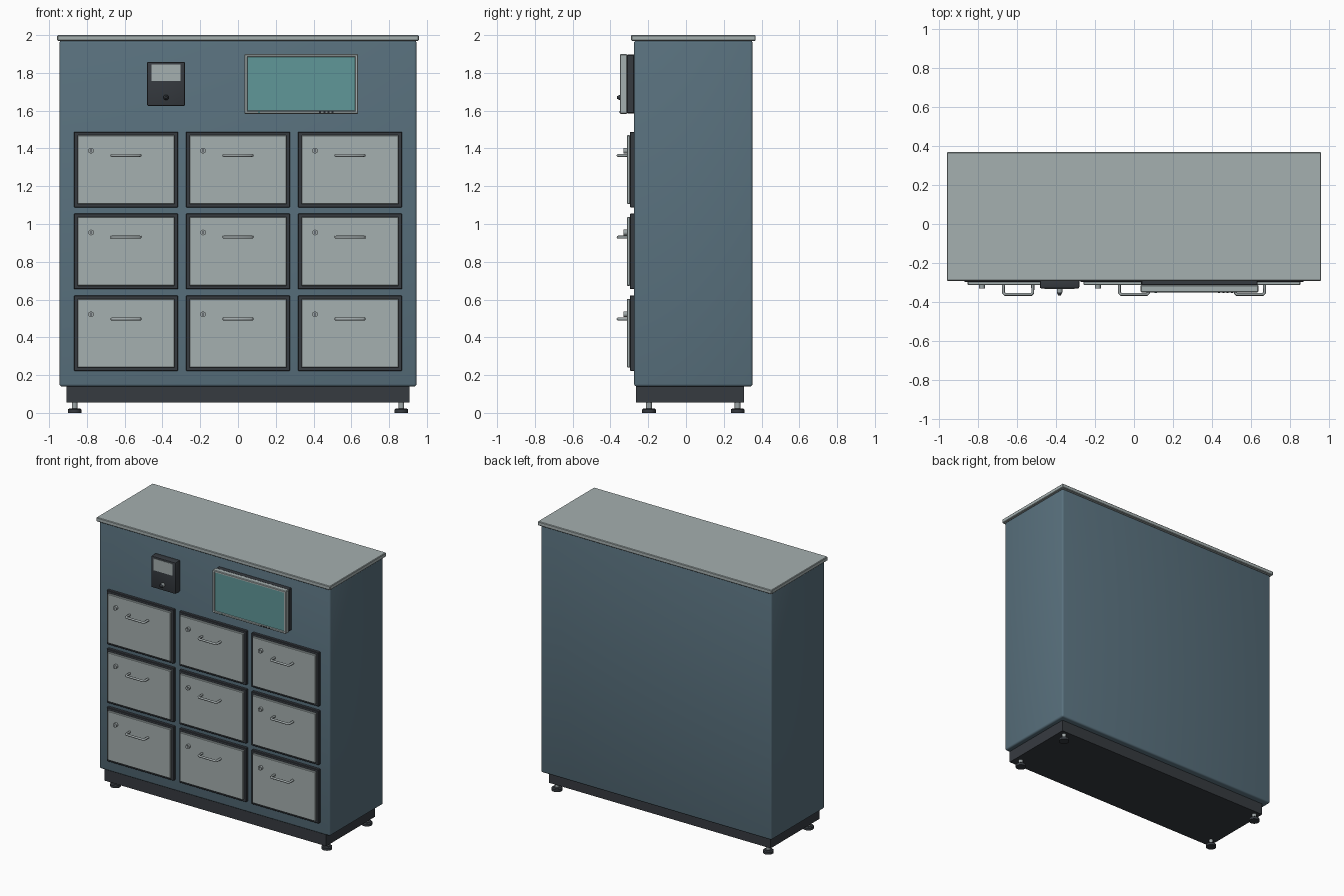
import bpy, bmesh, math
from mathutils import Matrix, Vector

if "Cube" in bpy.data.objects:
    bpy.data.objects.remove(bpy.data.objects["Cube"])


def material(name, rgb):
    m = bpy.data.materials.new(name)
    m.diffuse_color = (*rgb, 1)
    m.use_nodes = True
    m.node_tree.nodes["Principled BSDF"].inputs["Base Color"].default_value = m.diffuse_color
    return m


BLUE = material("slate blue paint", (0.100, 0.165, 0.208))
GREY = material("light grey panel", (0.375, 0.432, 0.432))
DARK = material("charcoal", (0.037, 0.043, 0.051))
TEAL = material("teal glass", (0.115, 0.310, 0.315))
METAL = material("brushed metal", (0.34, 0.38, 0.385))


def add(name, bm, *mats):
    me = bpy.data.meshes.new(name)
    bm.to_mesh(me)
    bm.free()
    for m in mats:
        me.materials.append(m)
    ob = bpy.data.objects.new(name, me)
    bpy.context.collection.objects.link(ob)
    return ob


def box_mesh(x, y, z):
    bm = bmesh.new()
    size = (x[1] - x[0], y[1] - y[0], z[1] - z[0])
    mid = ((x[0] + x[1]) / 2, (y[0] + y[1]) / 2, (z[0] + z[1]) / 2)
    bmesh.ops.create_cube(bm, size=1,
                          matrix=Matrix.Translation(mid) @ Matrix.Diagonal((*size, 1)))
    return bm


def smooth(ob, angle=35):
    bpy.context.view_layer.objects.active = ob
    ob.select_set(True)
    bpy.ops.object.shade_smooth_by_angle(angle=math.radians(angle))
    ob.select_set(False)


def box(name, x, y, z, mat, bevel=0.0, segments=1):
    bm = box_mesh(x, y, z)
    if bevel:
        bmesh.ops.bevel(bm, geom=bm.edges[:], offset=bevel, segments=segments,
                        profile=0.5, affect='EDGES')
    ob = add(name, bm, mat)
    if segments > 1:
        smooth(ob)
    return ob


def cylinder(name, start, end, radius, mat, radius_end=None, sides=20):
    a, b = Vector(start), Vector(end)
    bm = bmesh.new()
    rot = (b - a).to_track_quat('Z', 'Y').to_matrix().to_4x4()
    bmesh.ops.create_cone(bm, cap_ends=True, segments=sides, radius1=radius,
                          radius2=radius if radius_end is None else radius_end,
                          depth=(b - a).length,
                          matrix=Matrix.Translation((a + b) / 2) @ rot)
    ob = add(name, bm, mat)
    smooth(ob)
    return ob


def rod(name, points, radius, mat):
    # Round bar swept along a path
    cu = bpy.data.curves.new(name, 'CURVE')
    cu.dimensions = '3D'
    cu.bevel_depth = radius
    cu.bevel_resolution = 2
    cu.use_fill_caps = True
    sp = cu.splines.new('POLY')
    sp.points.add(len(points) - 1)
    for p, co in zip(sp.points, points):
        p.co = (*co, 1)
    cu.materials.append(mat)
    ob = bpy.data.objects.new(name, cu)
    bpy.context.collection.objects.link(ob)
    bpy.context.view_layer.objects.active = ob
    ob.select_set(True)
    bpy.ops.object.convert(target='MESH')
    ob = bpy.context.view_layer.objects.active
    ob.select_set(False)
    smooth(ob, 50)
    return ob


FRONT = -0.275

# Cabinet body, top and plinth
box("cabinet_body", (-0.945, 0.945), (FRONT, 0.352), (0.14, 1.972), BLUE, 0.013, 3)
box("top_slab", (-0.957, 0.957), (-0.291, 0.368), (1.97, 2.0), GREY, 0.004)
box("plinth", (-0.908, 0.908), (-0.265, 0.307), (0.055, 0.145), DARK)

# Adjustable feet
for x in (-0.865, 0.865):
    for y in (-0.196, 0.273):
        cylinder("foot_pad", (x, y, 0), (x, y, 0.018), 0.036, DARK)
        cylinder("foot_pad_top", (x, y, 0.018), (x, y, 0.024), 0.036, DARK, 0.028)
        cylinder("foot_stem", (x, y, 0.022), (x, y, 0.06), 0.015, METAL)

# Nine locker doors with frame, lock and handle
for cx in (-0.593, 0, 0.593):
    for cz in (0.422, 0.855, 1.288):
        box("door_frame", (cx - 0.275, cx + 0.275), (-0.297, FRONT + 0.002),
            (cz - 0.2, cz + 0.2), DARK, 0.003)
        box("door_panel", (cx - 0.258, cx + 0.258), (-0.312, -0.295),
            (cz - 0.182, cz + 0.182), GREY, 0.003)
        lx, lz = cx - 0.185, cz + 0.1
        cylinder("door_lock", (lx, -0.31, lz), (lx, -0.33, lz), 0.015, METAL)
        box("key_slot", (lx - 0.002, lx + 0.002), (-0.331, -0.328),
            (lz - 0.009, lz + 0.009), DARK)
        hz, w, r = cz + 0.075, 0.075, 0.008
        rod("door_handle", [(cx - w, -0.31, hz), (cx - w, -0.352, hz),
                            (cx - w + r, -0.36, hz), (cx + w - r, -0.36, hz),
                            (cx + w, -0.352, hz), (cx + w, -0.31, hz)], r, METAL)

# Display: dark back housing and light bezel with a recessed screen
box("display_housing", (0.037, 0.633), (-0.313, FRONT + 0.002), (1.585, 1.897), DARK, 0.004)
bm = box_mesh((0.034, 0.636), (-0.35, -0.312), (1.583, 1.9))
bmesh.ops.bevel(bm, geom=bm.edges[:], offset=0.004, segments=1, affect='EDGES')
bm.faces.ensure_lookup_table()
face = min(bm.faces, key=lambda f: f.calc_center_median().y)
bmesh.ops.inset_region(bm, faces=[face], thickness=0.014)
bmesh.ops.inset_region(bm, faces=[face], thickness=0.004, depth=-0.006)
face.material_index = 1
add("display_bezel", bm, GREY, TEAL)
for i in range(4):
    x = 0.435 + i * 0.022
    box("display_button", (x - 0.005, x + 0.005), (-0.353, -0.348), (1.588, 1.597), DARK)
box("display_indicator", (0.105, 0.117), (-0.353, -0.348), (1.588, 1.597), TEAL)

# Reader unit with label window and key knob
box("reader_case", (-0.482, -0.28), (-0.33, FRONT + 0.002), (1.625, 1.858), DARK, 0.008, 2)
box("reader_window", (-0.457, -0.304), (-0.333, -0.328), (1.758, 1.845), GREY)
kx, kz = -0.381, 1.67
cylinder("reader_knob_base", (kx, -0.328, kz), (kx, -0.35, kz), 0.014, METAL)
cylinder("reader_knob_tip", (kx, -0.35, kz), (kx, -0.366, kz), 0.014, DARK, 0.006)
